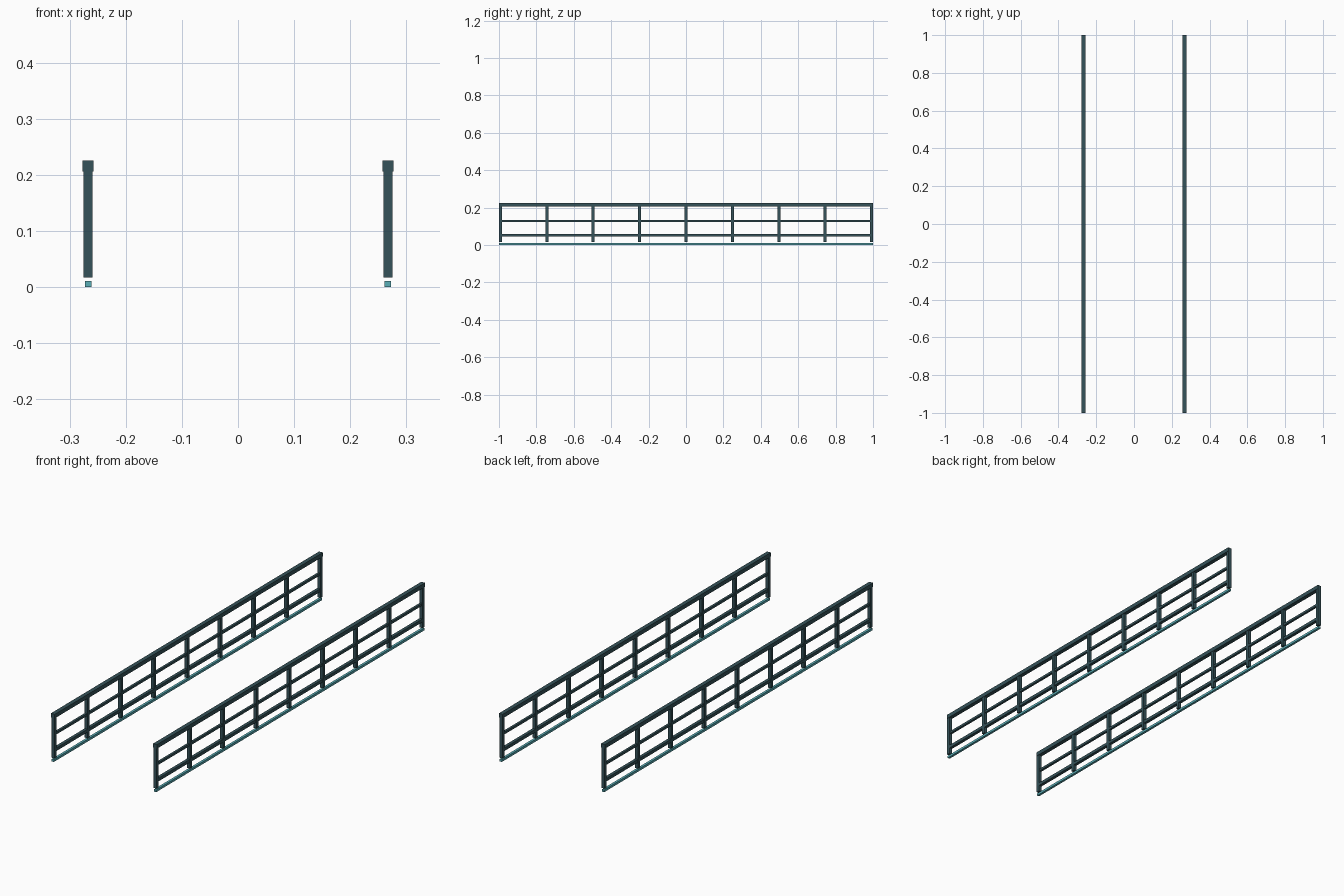
import bpy

if "Cube" in bpy.data.objects:
    bpy.data.objects.remove(bpy.data.objects["Cube"])

def material(name, color):
    m = bpy.data.materials.new(name)
    m.diffuse_color = color
    m.use_nodes = True
    m.node_tree.nodes["Principled BSDF"].inputs["Base Color"].default_value = m.diffuse_color
    return m

METAL = material("dark_metal", (0.035, 0.085, 0.10, 1))
STRIP = material("teal_strip", (0.10, 0.42, 0.47, 1))

def box(name, center, size, mat):
    bpy.ops.mesh.primitive_cube_add(size=1, location=center)
    ob = bpy.context.object
    ob.name = name
    ob.scale = size
    bpy.ops.object.transform_apply(location=False, rotation=False, scale=True)
    ob.data.materials.append(mat)
    return ob

LENGTH = 2.0
POST = 0.016
POSTS = 9
SIDE_X = 0.267

# rail name: (centre height, width, height)
RAILS = {
    "top_rail": (0.216, 0.0195, 0.019),
    "middle_rail": (0.128, 0.011, 0.011),
    "lower_rail": (0.053, 0.0145, 0.0145),
}

for side, x in (("left", -SIDE_X), ("right", SIDE_X)):
    # full-length horizontal rails
    for name, (z, w, h) in RAILS.items():
        box(f"{side}_{name}", (x, 0, z), (w, LENGTH, h), METAL)
    # floor strip below the posts
    box(f"{side}_floor_strip", (x, 0, 0.0055), (0.0115, LENGTH, 0.011), STRIP)
    # evenly spaced posts, end ones flush with the rails
    step = (LENGTH - POST) / (POSTS - 1)
    for i in range(POSTS):
        y = -(LENGTH - POST) / 2 + i * step
        box(f"{side}_post_{i + 1}", (x, y, 0.1135), (POST, POST, 0.193), METAL)
